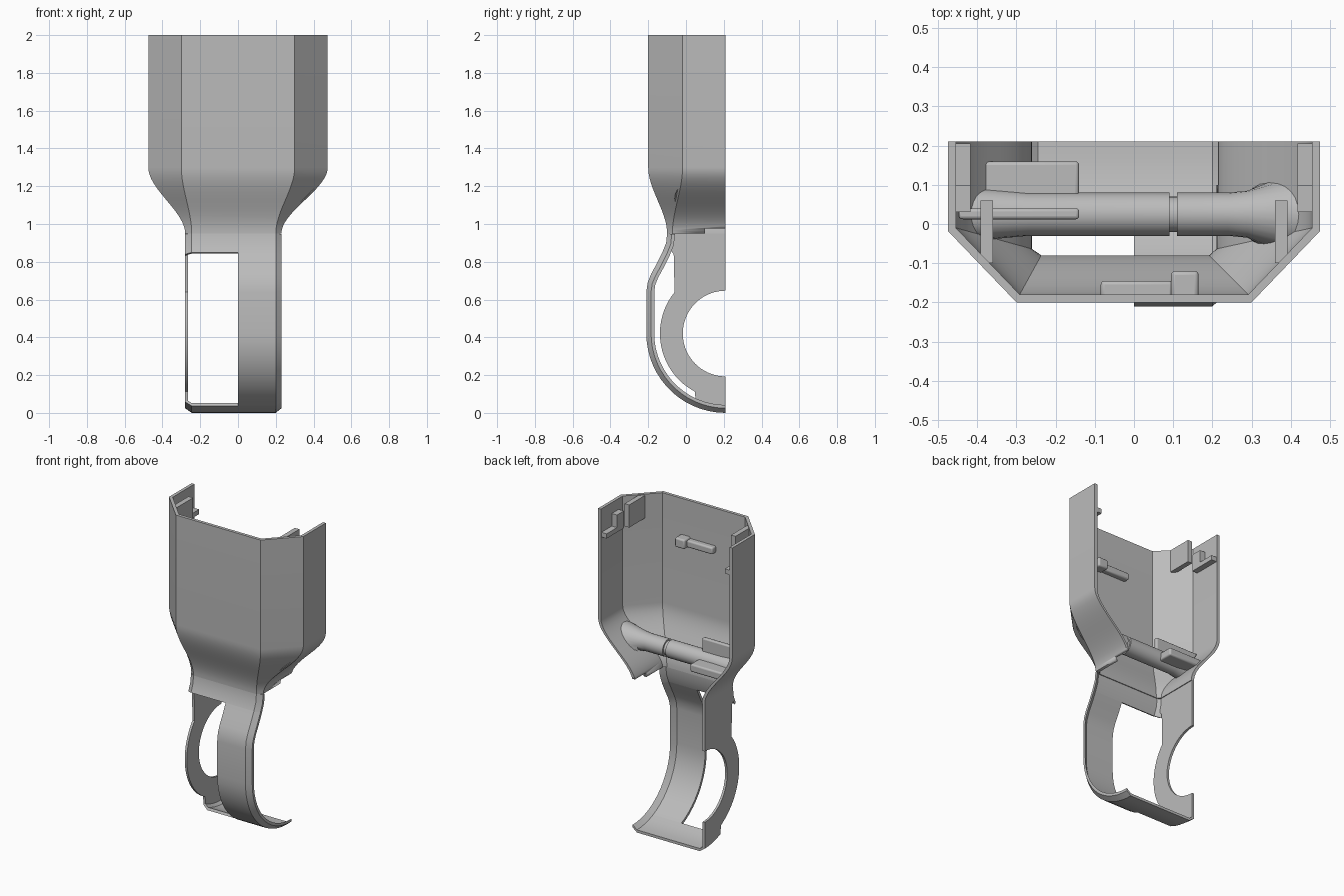
import bpy, bmesh
from math import sin, cos, radians
from mathutils import Vector

if "Cube" in bpy.data.objects:
    bpy.data.objects.remove(bpy.data.objects["Cube"])

grey = bpy.data.materials.new("plain_grey")
grey.use_nodes = True
GREY = (0.5, 0.5, 0.5, 1)
grey.diffuse_color = GREY
grey.node_tree.nodes["Principled BSDF"].inputs["Base Color"].default_value = GREY

BACK, WALL = 0.21, 0.02
TOP = (-0.475, 0.475, -0.3, 0.3, -0.2, -0.018)    # sides, front corners, front y, chamfer y
NECK = (-0.28, 0.23, -0.245, 0.2, -0.1, -0.072)


def shell_size(z):
    u = min(max((z - 0.95) / 0.35, 0), 1)
    s = u * u * (3 - 2 * u)
    return [a + (b - a) * s for a, b in zip(NECK, TOP)]


def loft(name, rings, inside=False, bevel=0):
    """Skin closed rings of points and cap both ends."""
    bm = bmesh.new()
    loops = [[bm.verts.new(p) for p in ring] for ring in rings]
    n = len(loops[0])
    for a, b in zip(loops, loops[1:]):
        for i in range(n):
            j = (i + 1) % n
            bm.faces.new((a[i], a[j], b[j], b[i]))
    bm.faces.new(loops[0])
    bm.faces.new(loops[-1])
    bmesh.ops.recalc_face_normals(bm, faces=bm.faces)
    if inside:                                     # trim to the tapered walls
        for v in bm.verts:
            xl, xr = shell_size(v.co.z)[:2]
            v.co.x = min(max(v.co.x, xl + WALL / 2), xr - WALL / 2)
    mesh = bpy.data.meshes.new(name)
    bm.to_mesh(mesh)
    bm.free()
    mesh.materials.append(grey)
    obj = bpy.data.objects.new(name, mesh)
    bpy.context.collection.objects.link(obj)
    if bevel:
        mod = obj.modifiers.new("rounded", "BEVEL")
        mod.width, mod.segments = bevel, 3
    bpy.ops.object.select_all(action="DESELECT")
    obj.select_set(True)
    bpy.context.view_layer.objects.active = obj
    bpy.ops.object.shade_smooth_by_angle(angle=radians(30))
    return obj


def box(name, x, y, z, inside=True, bevel=0):
    rings = [[(x[0], y[0], h), (x[1], y[0], h), (x[1], y[1], h), (x[0], y[1], h)] for h in z]
    return loft(name, rings, inside, bevel)


# Upper shell: chamfered channel tapering to the neck
def shell_ring(z):
    def outline(t):
        xl, xr, cl, cr, yf, yc = shell_size(z)
        k = 0.41 * t
        return [(xr - t, BACK, z), (xr - t, yc + k, z), (cr - k, yf + t, z),
                (cl + k, yf + t, z), (xl + t, yc + k, z), (xl + t, BACK, z)]
    return outline(0) + outline(WALL)[::-1]


levels = [0.95 + 0.35 * i / 18 for i in range(19)] + [2]
shell = loft("upper_shell", [shell_ring(z) for z in levels])
notch = box("notch_cutter", (0.15, 0.3), (0.1, 0.3), (0.9, 0.975), inside=False)
notch.hide_render = True
notch.hide_viewport = True
cut = shell.modifiers.new("notch", "BOOLEAN")
cut.operation, cut.object = "DIFFERENCE", notch

# Curved strip: neck front, half-width band and full-width foot
CY, CZ, R = 0.21, 0.42, 0.42


def arc(r, start, end, n):
    """Arc on the front side, angles measured downward from the front."""
    angles = [radians(start + (end - start) * i / n) for i in range(n + 1)]
    return [(CY - r * cos(a), CZ - r * sin(a)) for a in angles]


path = [(-0.10, 0.95), (-0.105, 0.9), (-0.125, 0.85), (-0.155, 0.79),
        (-0.185, 0.735), (-0.203, 0.69), (-0.21, 0.64)] + arc(R, 0, 90, 15)
path = [Vector(p) for p in path]


def strip_ring(i, section):
    d = (path[min(i + 1, len(path) - 1)] - path[max(i - 1, 0)]).normalized()
    inward = Vector((-d.y, d.x))
    full = section + [(x, depth + 0.017) for x, depth in reversed(section)]
    ring = []
    for x, depth in full:
        p = path[i] + inward * depth
        ring.append((x, min(p.x, BACK), p.y))
    return ring


right_edge = [(0.2, 0), (0.23, 0.025)]
wide = [(-0.28, 0.025), (-0.245, 0)] + right_edge
narrow = [(0, 0)] + right_edge
last = len(path)
for name, section, span in (("neck_front", wide, range(0, 3)),
                            ("front_band", narrow, range(2, last - 4)),
                            ("foot_strip", wide, range(last - 5, last))):
    loft(name, [strip_ring(i, section) for i in span])

# Side plate with a half-round opening
outline = [(BACK, 0.95), (-0.075, 0.95), (-0.08, 0.86), (-0.065, 0.84)]
outline += arc(0.348, -39, 62, 24) + arc(0.39, 66, 90, 6) + arc(0.227, 90, -90, 36)
loft("side_plate", [[(x, y, z) for y, z in outline] for x in (-0.28, -0.265)])

# Cross bar in two lengths with a thin joint and flared ends
def bar(name, stations):
    rings = []
    for x, r in stations:
        rings.append([(x, 0.025 + r * cos(radians(a)), 1.135 + r * sin(radians(a)))
                      for a in range(0, 360, 15)])
    loft(name, rings, inside=True)


bar("cross_bar_right", [(-0.45, 0.065), (-0.27, 0.055), (0.09, 0.055)])
bar("cross_bar_joint", [(0.085, 0.045), (0.115, 0.045)])
bar("cross_bar_left", [(0.11, 0.055), (0.24, 0.055), (0.29, 0.06), (0.45, 0.085)])

# Bracket on the right end of the bar
box("bracket_wall", (-0.45, -0.14), (0.012, 0.04), (1.12, 1.27), bevel=0.008)
box("bracket_ledge", (-0.4, -0.14), (0.03, 0.16), (1.1, 1.15), bevel=0.01)

# Ribs and catches near the rim
for side, label in ((1, "left"), (-1, "right")):
    def span(a, b):
        return sorted((side * a, side * b))
    box(label + "_rib", span(0.36, 0.392), (-0.1, 0.06), (1.85, 1.995))
    box(label + "_catch_ledge", span(0.418, 0.465), (0.03, 0.205), (1.82, 1.85))
    box(label + "_catch_stop", span(0.418, 0.465), (0.03, 0.1), (1.84, 1.93))

# Catch on the inner front wall
box("front_catch_block", (0.095, 0.165), (-0.19, -0.12), (1.71, 1.77), bevel=0.01)
box("front_catch_bar", (-0.085, 0.1), (-0.19, -0.145), (1.715, 1.76), bevel=0.01)
